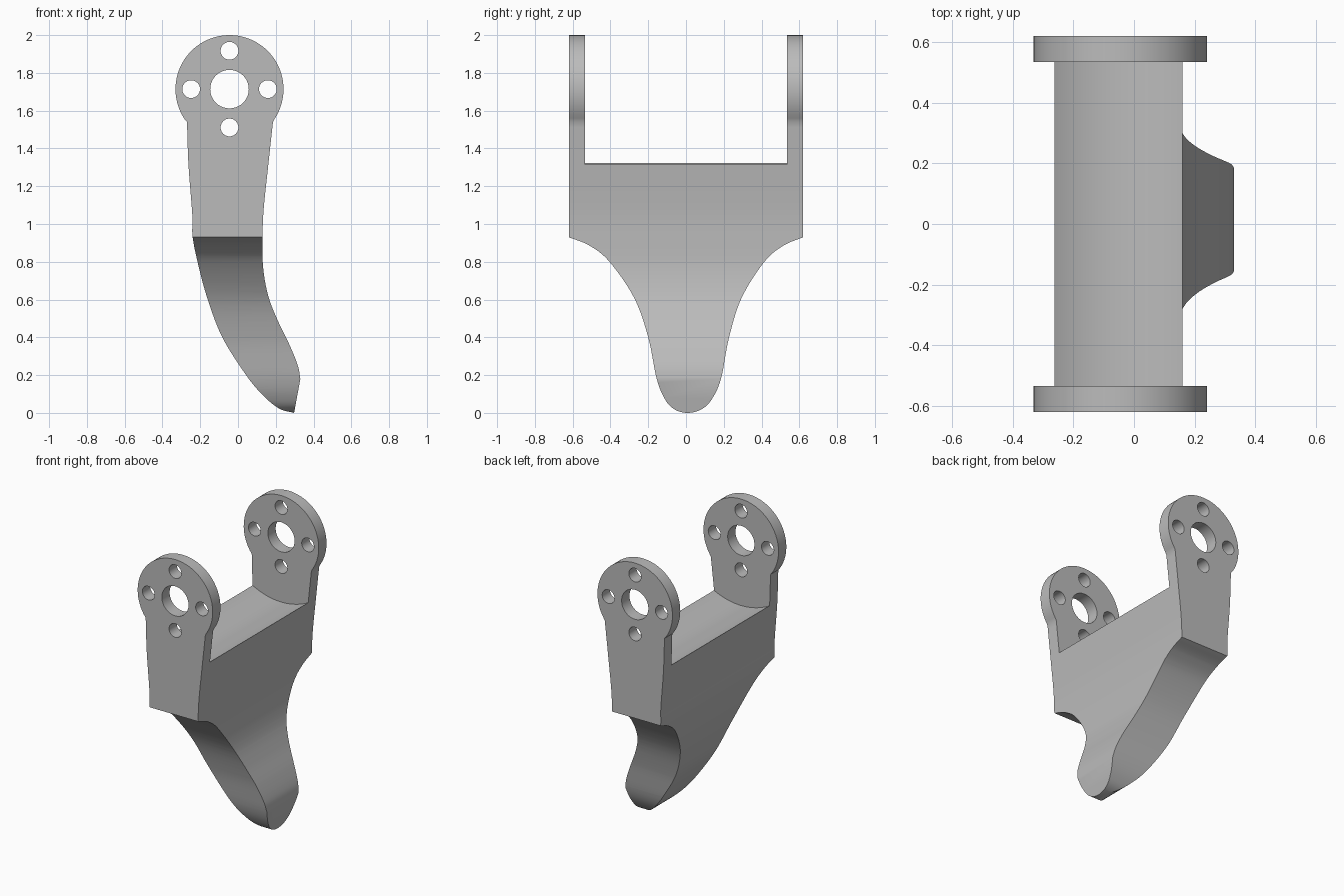
import bpy, bmesh
from math import sin, cos, pi, radians, atan2
from mathutils import Vector

cube = bpy.data.objects.get("Cube")
if cube:
    bpy.data.objects.remove(cube, do_unlink=True)

grey = bpy.data.materials.new("plain grey")
colour = (0.5, 0.5, 0.5, 1)
grey.diffuse_color = colour
grey.use_nodes = True
grey.node_tree.nodes["Principled BSDF"].inputs["Base Color"].default_value = colour

EAR_X, EAR_Z, EAR_R = -0.045, 1.714, 0.286
HALF_WIDTH, EAR_INNER = 0.62, 0.535


def smooth_path(points, steps=8):
    """Catmull-Rom curve through the points."""
    p = [Vector(q) for q in points]
    p = [2 * p[0] - p[1]] + p + [2 * p[-1] - p[-2]]
    out = []
    for a, b, c, d in zip(p, p[1:], p[2:], p[3:]):
        for i in range(steps):
            t = i / steps
            out.append(0.5 * (2 * b + (c - a) * t + (2 * a - 5 * b + 4 * c - d) * t**2
                              + (3 * b - a - 3 * c + d) * t**3))
    return out + [p[-2]]


def prism(name, outline, axis, low, high):
    """Extrude an outline, (x, z) along y or (y, z) along x."""
    def place(p, depth):
        return (p[0], depth, p[1]) if axis == "y" else (depth, p[0], p[1])
    bm = bmesh.new()
    face = bm.faces.new([bm.verts.new(place(p, low)) for p in outline])
    grown = bmesh.ops.extrude_face_region(bm, geom=[face])["geom"]
    shift = Vector(place((0, 0), high - low))
    bmesh.ops.translate(bm, vec=shift, verts=[v for v in grown if isinstance(v, bmesh.types.BMVert)])
    bmesh.ops.recalc_face_normals(bm, faces=bm.faces)
    mesh = bpy.data.meshes.new(name)
    bm.to_mesh(mesh)
    bm.free()
    mesh.materials.append(grey)
    obj = bpy.data.objects.new(name, mesh)
    bpy.context.collection.objects.link(obj)
    return obj


def circle(x, z, r, count):
    return [(x + r * cos(2 * pi * i / count), z + r * sin(2 * pi * i / count)) for i in range(count)]


def combine(target, cutter, operation):
    """Apply a boolean, then remove the cutter."""
    cutter.hide_render = True
    mod = target.modifiers.new("cut", "BOOLEAN")
    mod.operation, mod.solver, mod.object = operation, "EXACT", cutter
    bpy.context.view_layer.objects.active = target
    bpy.ops.object.modifier_apply(modifier=mod.name)
    bpy.data.objects.remove(cutter, do_unlink=True)


# Curved claw-like profile with a round head
back_edge = smooth_path([(-0.27, 1.54), (-0.262, 1.31), (-0.242, 1.05), (-0.24, 0.93),
                         (-0.207, 0.77), (-0.16, 0.6), (-0.083, 0.4), (0.043, 0.2),
                         (0.135, 0.09), (0.22, 0.022), (0.297, 0)])
front_edge = smooth_path([(0.33, 0.18), (0.317, 0.25), (0.275, 0.355), (0.21, 0.49),
                          (0.16, 0.62), (0.133, 0.77), (0.13, 0.93), (0.136, 1.08),
                          (0.16, 1.31), (0.185, 1.54)])
start = atan2(1.54 - EAR_Z, 0.185 - EAR_X)
end = atan2(1.54 - EAR_Z, -0.27 - EAR_X) + 2 * pi
head = [(EAR_X + EAR_R * cos(start + (end - start) * i / 56),
         EAR_Z + EAR_R * sin(start + (end - start) * i / 56)) for i in range(1, 56)]
bracket = prism("bracket", back_edge + front_edge + head, "y", -HALF_WIDTH, HALF_WIDTH)

# Tapering front silhouette of the claw
taper = smooth_path([(-0.62, 0.93), (-0.51, 0.885), (-0.405, 0.8), (-0.275, 0.61), (-0.2, 0.4),
                     (-0.155, 0.18), (-0.11, 0.07), (-0.06, 0.018), (0.008, 0), (0.08, 0.018),
                     (0.135, 0.07), (0.185, 0.18), (0.228, 0.4), (0.295, 0.61),
                     (0.415, 0.8), (0.515, 0.885), (0.62, 0.93)])
taper = [(-0.7, 2.1), (-0.7, 0.93)] + taper + [(0.7, 0.93), (0.7, 2.1)]
combine(bracket, prism("taper_cutter", taper, "x", -1, 1), "INTERSECT")

# Round trough between the two ears
combine(bracket, prism("trough_cutter", circle(EAR_X, EAR_Z, 0.448, 128), "y",
                       -EAR_INNER, EAR_INNER), "DIFFERENCE")

# Centre hole and four bolt holes through both ears
holes = [(0, 0, 0.102)] + [(0.203 * cos(k * pi / 2), 0.203 * sin(k * pi / 2), 0.047) for k in range(4)]
for dx, dz, r in holes:
    combine(bracket, prism("hole_cutter", circle(EAR_X + dx, EAR_Z + dz, r, 40), "y", -1, 1), "DIFFERENCE")

bpy.ops.object.select_all(action="DESELECT")
bracket.select_set(True)
bpy.context.view_layer.objects.active = bracket
bpy.ops.object.shade_smooth_by_angle(angle=radians(25))
